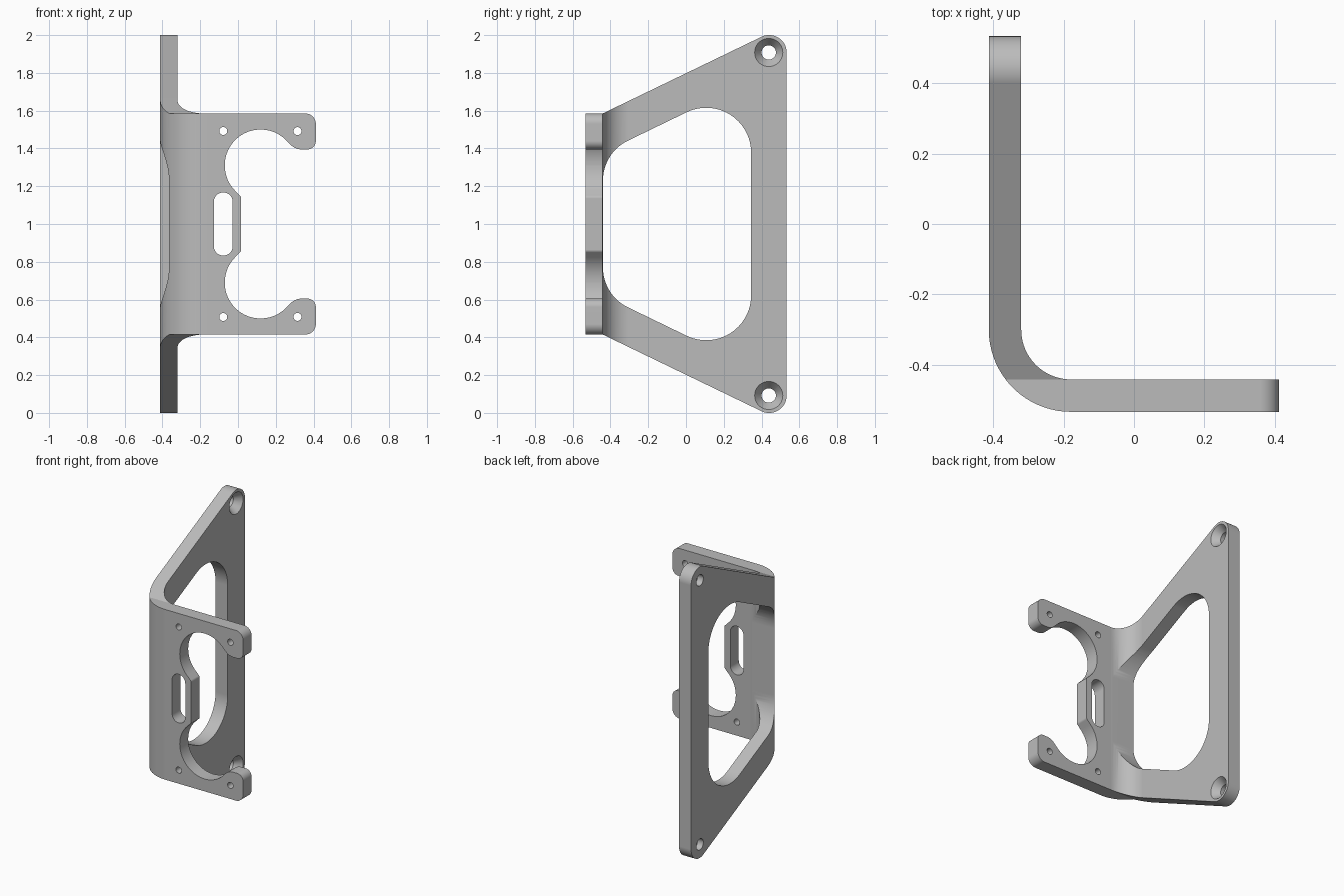
import bpy, bmesh
from math import ceil, pi, radians
from mathutils import Matrix, Vector

cube = bpy.data.objects.get("Cube")
if cube:
    bpy.data.objects.remove(cube, do_unlink=True)

# Main dimensions
LEFT, INNER_X = -0.412, -0.32
FRONT, INNER_Y = -0.533, -0.441
BACK, RIGHT = 0.533, 0.412
HALF = 0.585          # half height of the front plate


def rounded(corners):
    """Polygon from (u, v, radius) corners, each replaced by a tangent arc."""
    out = []
    for i, (u, v, r) in enumerate(corners):
        p = Vector((u, v))
        if r == 0:
            out.append(p)
            continue
        a = (Vector(corners[i - 1][:2]) - p).normalized()
        b = (Vector(corners[(i + 1) % len(corners)][:2]) - p).normalized()
        half = a.angle(b) / 2
        mid = (a + b).normalized()
        centre = p + mid * (r / abs(Matrix.Rotation(half, 2).col[0].y))
        foot = p + a * a.dot(centre - p)
        end = p + b * b.dot(centre - p)
        sweep = (foot - centre).angle_signed(end - centre)
        steps = max(4, ceil(abs(sweep) / radians(5)))
        for k in range(steps + 1):
            out.append(centre + Matrix.Rotation(-sweep * k / steps, 2) @ (foot - centre))
    return out


def mirrored(upper):
    """Close an upper half with its mirror image about mid height."""
    full = upper + [(u, -v, r) for u, v, r in reversed(upper)]
    return [Vector((p.x, p.y + 1)) for p in rounded(full)]


def make_object(name, bm):
    bmesh.ops.recalc_face_normals(bm, faces=bm.faces[:])
    mesh = bpy.data.meshes.new(name)
    bm.to_mesh(mesh)
    bm.free()
    ob = bpy.data.objects.new(name, mesh)
    bpy.context.collection.objects.link(ob)
    return ob


def prism(name, points, axis, lo, hi):
    """Extrude a flat outline along the x, y or z axis."""
    place = {"x": lambda p: (lo, p.x, p.y),
             "y": lambda p: (p.x, lo, p.y),
             "z": lambda p: (p.x, p.y, lo)}[axis]
    bm = bmesh.new()
    face = bm.faces.new([bm.verts.new(place(p)) for p in points])
    new = bmesh.ops.extrude_face_region(bm, geom=[face])["geom"]
    step = Vector([hi - lo if axis == c else 0 for c in "xyz"])
    bmesh.ops.translate(bm, vec=step, verts=[g for g in new if isinstance(g, bmesh.types.BMVert)])
    return make_object(name, bm)


def drill(name, centre, axis, length, r1, r2):
    """Round cutter; r1 is at its low end and r2 at its high end."""
    turn = Matrix.Rotation(pi / 2, 4, "Y") if axis == "x" else Matrix.Rotation(-pi / 2, 4, "X")
    bm = bmesh.new()
    bmesh.ops.create_cone(bm, cap_ends=True, segments=40, radius1=r1, radius2=r2,
                          depth=length, matrix=Matrix.Translation(centre) @ turn)
    return make_object(name, bm)


def combine(ob, cutter, operation="DIFFERENCE"):
    cutter.hide_render = True
    mod = ob.modifiers.new("cut", "BOOLEAN")
    mod.operation, mod.solver, mod.object = operation, "EXACT", cutter
    bpy.context.view_layer.objects.active = ob
    bpy.ops.object.modifier_apply(modifier=mod.name)
    bpy.data.objects.remove(cutter, do_unlink=True)


# Bent sheet, seen from above
bracket = prism("bent_bracket", rounded([
    (LEFT, 0.6, 0), (LEFT, FRONT, 0.233), (0.6, FRONT, 0),
    (0.6, INNER_Y, 0), (INNER_X, INNER_Y, 0.141), (INNER_X, 0.6, 0)]), "z", -0.1, 2.1)

# Tapered outline of the side plate
combine(bracket, prism("side_outline", mirrored([
    (BACK, 1.0555, 0.093), (INNER_Y, HALF, 0), (-0.7, HALF, 0)]), "x", -1, 1), "INTERSECT")

# Front plate outline with two hooked arms and round bays
combine(bracket, prism("front_outline", mirrored([
    (0.017, 0.144, 0.02), (-0.07, 0.231, 0.189), (-0.07, 0.5, 0.189),
    (0.199, 0.5, 0.189), (0.303, 0.395, 0.08), (RIGHT, 0.395, 0.045),
    (RIGHT, HALF, 0.055), (-0.15, HALF, 0), (-0.15, 1.2, 0), (-0.6, 1.2, 0)]),
    "y", -1, 1), "INTERSECT")

# Large window in the side plate
combine(bracket, prism("side_window", mirrored([
    (-0.44, 0.377, 0.235), (0.345, 0.757, 0.238)]), "x", -1, -0.18))

# Slot in the front plate
combine(bracket, prism("front_slot", mirrored([
    (-0.128, 0.167, 0.0495), (-0.028, 0.167, 0.0495)]), "y", -0.7, -0.35))

for side in (-1, 1):
    # Small holes in the front plate
    for x in (-0.078, 0.315):
        combine(bracket, drill("small_hole", (x, -0.5, 1 + side * 0.492), "y", 0.4, 0.021, 0.021))
    # Countersunk mounting holes in the side plate
    z = 1 + side * 0.908
    combine(bracket, drill("mount_hole", (-0.37, 0.438, z), "x", 0.4, 0.038, 0.038))
    combine(bracket, drill("countersink", (INNER_X - 0.02, 0.438, z), "x", 0.06, 0.037, 0.082))

# Grey finish
grey = bpy.data.materials.new("plain_grey")
grey.use_nodes = True
colour = (0.5, 0.5, 0.5, 1)
grey.diffuse_color = colour
grey.node_tree.nodes["Principled BSDF"].inputs["Base Color"].default_value = colour
bracket.data.materials.clear()
bracket.data.materials.append(grey)

# Smooth bends with crisp edges
bpy.ops.object.select_all(action="DESELECT")
bracket.select_set(True)
bpy.context.view_layer.objects.active = bracket
bpy.ops.object.shade_smooth_by_angle(angle=radians(25))
weighted = bracket.modifiers.new("weighted_normals", "WEIGHTED_NORMAL")
weighted.keep_sharp = True
